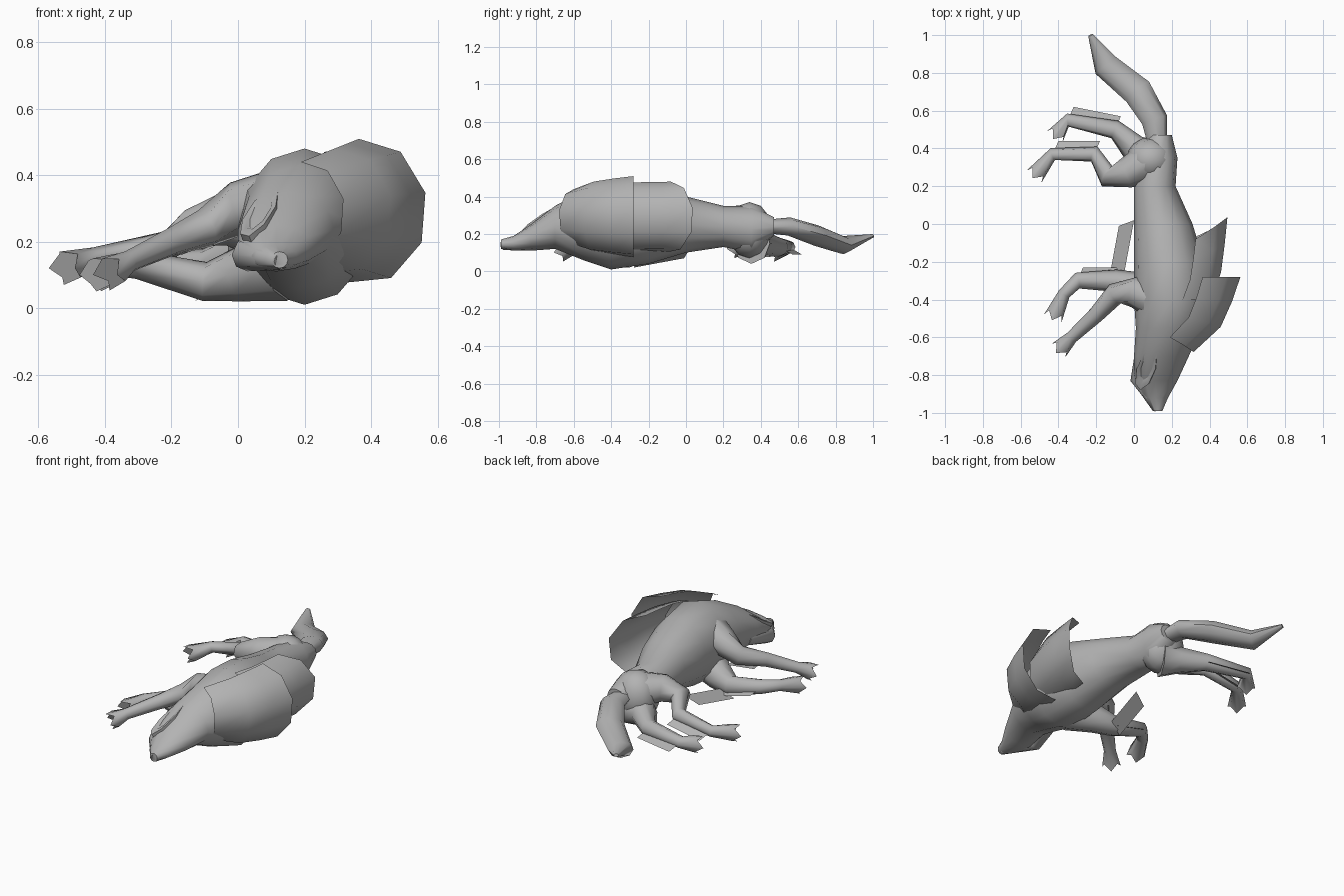
import bpy
import math
from mathutils import Vector

cube = bpy.data.objects.get("Cube")
if cube:
    bpy.data.objects.remove(cube, do_unlink=True)

grey = bpy.data.materials.new("plain grey")
grey.use_nodes = True
grey.diffuse_color = (.45, .45, .45, 1)
shader = next(node for node in grey.node_tree.nodes if node.type == "BSDF_PRINCIPLED")
shader.inputs["Base Color"].default_value = grey.diffuse_color


def make_object(name, verts, faces):
    mesh = bpy.data.meshes.new(name)
    mesh.from_pydata(verts, [], faces)
    mesh.materials.append(grey)
    obj = bpy.data.objects.new(name, mesh)
    bpy.context.collection.objects.link(obj)
    bpy.ops.object.select_all(action="DESELECT")
    obj.select_set(True)
    bpy.context.view_layer.objects.active = obj
    bpy.ops.object.mode_set(mode="EDIT")
    bpy.ops.mesh.select_all(action="SELECT")
    bpy.ops.mesh.normals_make_consistent(inside=False)
    bpy.ops.object.mode_set(mode="OBJECT")
    bpy.ops.object.shade_smooth_by_angle(angle=math.radians(60))


def loft(name, rings, closed=True):
    """Skin a row of equal rings; closed rings also get end caps."""
    count = len(rings[0])
    verts = [point for ring in rings for point in ring]
    faces = []
    for row in range(len(rings) - 1):
        for i in range(count if closed else count - 1):
            j = (i + 1) % count
            near, far = row * count, (row + 1) * count
            faces.append((near + i, near + j, far + j, far + i))
    if closed:
        faces.append(tuple(range(count)))
        faces.append(tuple(range(len(verts) - count, len(verts))))
    make_object(name, verts, faces)


def ellipse(centre, across, up, sides=8):
    """Ring of points around a centre, spanned by two half axes."""
    turns = [math.tau * i / sides for i in range(sides)]
    return [centre + across * math.cos(t) + up * math.sin(t) for t in turns]


def limb(name, path, girth, end, toes=0, flatness=1):
    """Tube along a path; girth gives its radius, end scales the last ring."""
    points = [Vector(point) for point in path]
    last = len(points) - 1
    rings = []
    for k, point in enumerate(points):
        along = (points[min(k + 1, last)] - points[max(k - 1, 0)]).normalized()
        side = along.cross(Vector((0, 0, 1))).normalized()
        up = side.cross(along)
        radius = girth(k / last) * (end if k == last else 1)
        rings.append(ellipse(point, side * radius, up * radius * flatness))
    # Every other point of the last ring is pulled back to part the toes
    for i in range(1, len(rings[last]), 2):
        rings[last][i] -= along * toes
    loft(name, rings)


def leg_girth(u):
    return .03 + .08 * (1 - u) ** 2


def tail_girth(u):
    return .045 + .035 * math.sin(math.pi * u)


def jaw_girth(u):
    return .05


# Torso, neck and head, lying on one side: y, x range, z range
sections = [
    (.47, .08, .2, .19, .29),
    (.35, .03, .23, .1, .35),
    (.2, 0, .22, .13, .35),
    (0, 0, .31, .1, .4),
    (-.2, 0, .37, .04, .46),
    (-.4, 0, .4, .01, .48),
    (-.55, .01, .36, .06, .43),
    (-.7, 0, .29, .12, .35),
    (-.83, 0, .23, .11, .25),
    (-.92, .05, .18, .11, .19),
    (-.99, .1, .15, .12, .17),
]
rings = []
for y, left, right, low, high in sections:
    centre = Vector(((left + right) / 2, y, (low + high) / 2))
    across = Vector(((right - left) / 2, 0, 0))
    up = Vector((0, 0, (high - low) / 2))
    rings.append(ellipse(centre, across, up, sides=12))
loft("torso_and_head", rings)

# Lower jaw and cheek
limb("jaw", [(.06, -.65, .2), (.03, -.82, .16), (.13, -.98, .14)], jaw_girth, end=.5)

# Rounded haunch, built as rings whose size follows a circle
haunch_rings = []
for k in range(1, 8):
    turn = math.pi * k / 8
    centre = Vector((.09 - .13 * math.cos(turn), .34, .22))
    size = math.sin(turn)
    haunch_rings.append(ellipse(centre, Vector((0, .12 * size, 0)),
                                Vector((0, 0, .15 * size)), sides=12))
loft("haunch", haunch_rings)

# Tail, flattened and drawn out to a tip
tail_path = [(.13, .38, .24), (.11, .55, .24), (.02, .7, .19), (-.15, .84, .14), (-.23, 1, .19)]
limb("tail", tail_path, tail_girth, end=.3, flatness=.7)

# Legs, all reaching out to the belly side and ending in flared paws
legs = {
    "upper_hind_leg": [(.1, .34, .25), (-.04, .27, .27), (-.14, .25, .24),
                       (-.21, .37, .19), (-.43, .37, .15), (-.53, .25, .12)],
    "lower_hind_leg": [(.1, .35, .15), (0, .4, .15), (-.1, .5, .13),
                       (-.35, .55, .13), (-.42, .46, .1)],
    "upper_front_leg": [(.15, -.42, .32), (0, -.36, .3), (-.1, -.37, .24),
                        (-.2, -.48, .2), (-.33, -.6, .14), (-.4, -.67, .1)],
    "lower_front_leg": [(.13, -.4, .13), (0, -.33, .1), (-.1, -.3, .08),
                        (-.3, -.3, .13), (-.37, -.37, .13), (-.43, -.5, .1)],
}
for name, path in legs.items():
    limb(name, path, leg_girth, end=1.7, toes=.04)


def tuft(name, start, finish, spread):
    """Flat flap of fur hanging off the line from start to finish."""
    start, finish, spread = Vector(start), Vector(finish), Vector(spread)
    corners = [start, finish, finish + spread, start + spread]
    make_object(name, corners, [range(4)])


# Fur flaps along the back of each leg, and a longer one at the elbow
for name, path in legs.items():
    bend = 3 if name == "upper_hind_leg" else 2
    tuft(name.replace("leg", "tuft"), path[bend], path[bend + 1], (.03, .07, -.04))
tuft("elbow_tuft", (0, .02, .12), (-.05, -.25, .07), (-.08, -.03, -.05))


def mane(name, y, x, radius, sweep):
    """Open shell around the back; each pair runs from front rim to rear rim."""
    def blend(pair, u):
        return pair[0] + (pair[1] - pair[0]) * u

    rows = []
    for k in range(4):
        u = k / 3
        swell = math.sqrt(u)
        wide = blend(radius, swell)
        row = []
        for degrees in range(-105, 96, 40):
            turn = math.radians(degrees)
            out = math.cos(turn)
            row.append((blend(x, swell) + wide * out,
                        blend(y, u) + blend(sweep, u) * max(0, out),
                        .29 + (wide + .03) * math.sin(turn)))
        rows.append(row)
    loft(name, rows, closed=False)


# Two overlapping mane shells flaring to the rear
mane("front_mane", y=(-.6, -.28), x=(.2, .38), radius=(.12, .19), sweep=(-.08, 0))
mane("rear_mane", y=(-.4, -.08), x=(.27, .34), radius=(.15, .16), sweep=(0, .12))

# Folded ear along the cheek, with a raised rim and a sunken middle
base, tip = Vector((.1, -.65, .34)), Vector((.04, -.87, .2))
middle, length = (base + tip) / 2, (tip - base) / 2
across = Vector((.05, 0, .02))
outward = length.cross(across).normalized()
if outward.z < 0:
    outward.negate()
ear_rings = []
for scale, lift in ((1, -.03), (1, .02), (.7, .02), (.4, 0)):
    ear_rings.append(ellipse(middle + outward * lift, across * scale, length * scale))
loft("ear", ear_rings)
